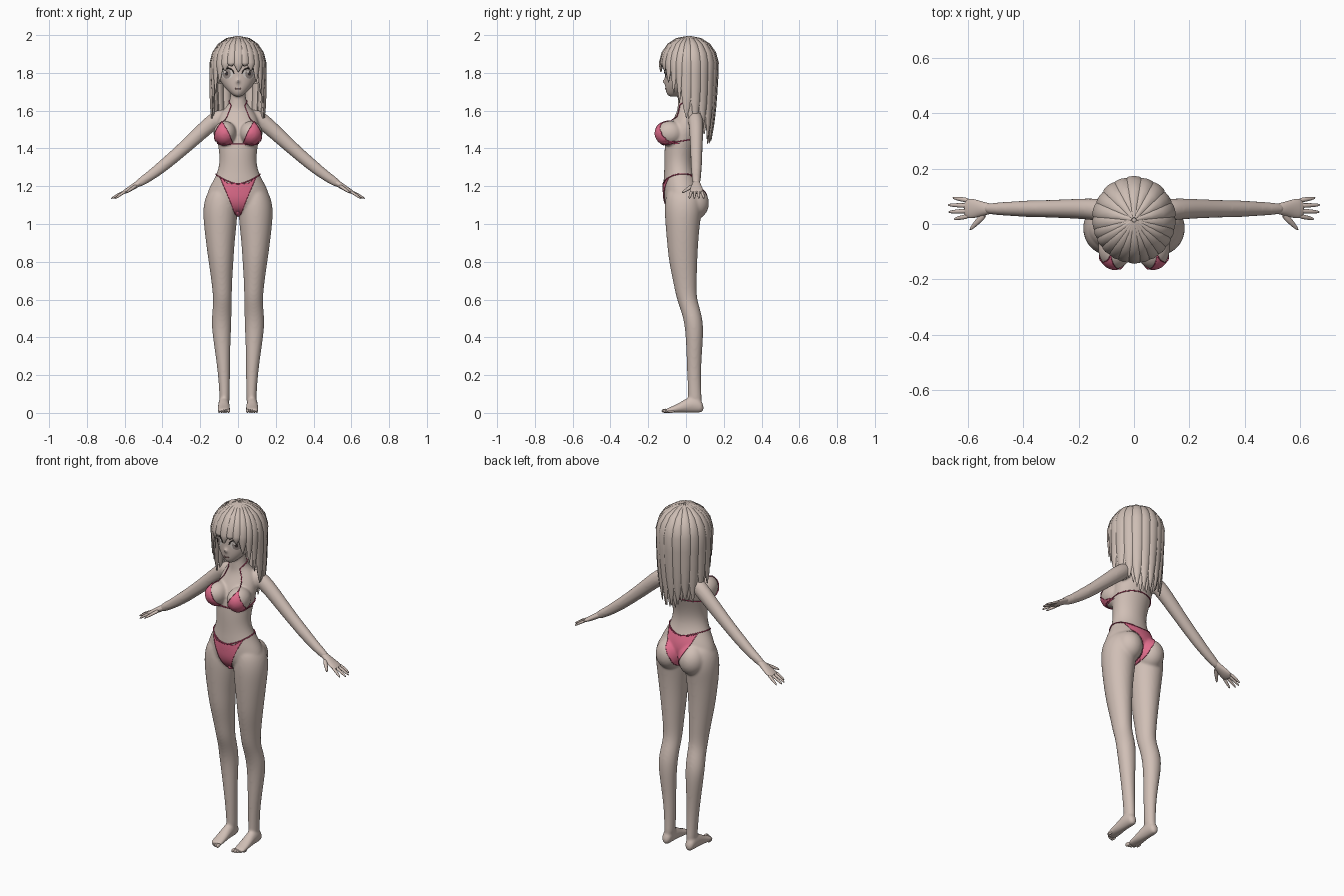
import bpy, bmesh, math, random
from mathutils import Vector, Matrix
from mathutils.bvhtree import BVHTree

random.seed(4)
if "Cube" in bpy.data.objects:
    bpy.data.objects.remove(bpy.data.objects["Cube"])
Y, Z = Vector((0, 1, 0)), Vector((0, 0, 1))


def material(name, *rgb):
    m = bpy.data.materials.new(name)
    m.use_nodes = True
    m.diffuse_color = (*rgb, 1)
    m.node_tree.nodes["Principled BSDF"].inputs["Base Color"].default_value = (*rgb, 1)
    return m


SKIN = material("skin", .63, .52, .465)
HAIR = material("hair", .61, .51, .455)
PINK = material("pink cloth", .74, .15, .26)
TRIM = material("dark pink trim", .48, .05, .13)
DARK = material("dark lash", .04, .03, .028)
IRIS = material("iris", .30, .25, .23)
LIGHT = material("eye white", .68, .62, .58)
LIP = material("lip", .36, .20, .19)


def make(name, bm, mat, subdivide=0):
    bmesh.ops.recalc_face_normals(bm, faces=bm.faces[:])
    me = bpy.data.meshes.new(name)
    bm.to_mesh(me)
    bm.free()
    me.materials.append(mat)
    ob = bpy.data.objects.new(name, me)
    bpy.context.collection.objects.link(ob)
    bpy.ops.object.select_all(action="DESELECT")
    ob.select_set(True)
    bpy.context.view_layer.objects.active = ob
    bpy.ops.object.shade_smooth_by_angle(angle=math.radians(60))
    if subdivide:
        ob.modifiers.new("rounding", "SUBSURF").levels = subdivide
        ob.modifiers["rounding"].render_levels = subdivide
    return ob


def tube(bm, pts, sizes, out=Y, axis=None, sides=16):
    """Closed loft of ellipses; sizes are (half width, half depth along out)."""
    pts = [Vector(p) for p in pts]
    rings = []
    for i, p in enumerate(pts):
        t = axis or (pts[min(i + 1, len(pts) - 1)] - pts[max(i - 1, 0)]).normalized()
        o = out(p) if callable(out) else out
        a = t.cross(o).normalized()
        b = a.cross(t)
        w, d = sizes[i]
        rings.append([bm.verts.new(p + a * w * math.cos(k * math.tau / sides)
                                   + b * d * math.sin(k * math.tau / sides)) for k in range(sides)])
    for r, q in zip(rings, rings[1:]):
        for k in range(sides):
            n = (k + 1) % sides
            bm.faces.new((r[k], r[n], q[n], q[k]))
    bm.faces.new(rings[0])
    bm.faces.new(rings[-1])


def column(bm, rows, cx=None):
    """Upright loft from rows of (z, half width, front y, back y), with x centres if given."""
    cx = cx or [0] * len(rows)
    tube(bm, [(x, (f + b) / 2, z) for x, (z, w, f, b) in zip(cx, rows)],
         [(w, (b - f) / 2) for z, w, f, b in rows], axis=Z)


def ball(bm, centre, size):
    bmesh.ops.create_uvsphere(bm, u_segments=20, v_segments=14, radius=1,
                              matrix=Matrix.Translation(centre) @ Matrix.Diagonal((*size, 1)))


# Body: torso, head, legs, feet and arms fused into one smooth skin
TORSO = [(1.05, .08, -.08, .04), (1.11, .172, -.118, .075), (1.16, .17, -.122, .085), (1.21, .146, -.123, .075),
         (1.27, .111, -.117, .045), (1.34, .096, -.117, .035), (1.42, .109, -.115, .055),
         (1.5, .118, -.10, .085), (1.57, .105, -.06, .09), (1.61, .075, -.045, .08),
         (1.64, .042, -.045, .05), (1.74, .039, -.04, .04)]
HEAD = [(1.672, .018, -.095, -.05), (1.70, .052, -.109, .0), (1.74, .088, -.114, .05),
        (1.79, .113, -.114, .1), (1.85, .123, -.116, .125), (1.91, .115, -.10, .12),
        (1.96, .08, -.06, .09), (1.98, .03, -.01, .04)]
LEG = [(1.2, .05, -.09, .06), (1.15, .084, -.11, .083), (1.08, .094, -.116, .088), (1, .089, -.111, .075),
       (.9, .077, -.102, .066), (.8, .067, -.092, .061), (.7, .056, -.07, .058),
       (.61, .05, -.053, .056), (.55, .051, -.03, .076), (.48, .054, -.01, .092), (.4, .048, -.002, .092),
       (.3, .039, .002, .084), (.2, .032, .006, .08), (.1, .028, .01, .082), (.04, .028, .01, .088)]
LEG_X = [.085, .09, .094, .094, .094, .09, .086, .082, .084, .088, .086, .08, .074, .071, .071]
ARM = [(.05, .035, 1.585, .033), (.11, .05, 1.56, .046), (.17, .055, 1.51, .042), (.25, .055, 1.435, .038),
       (.34, .055, 1.355, .034), (.40, .055, 1.305, .033), (.47, .055, 1.25, .027), (.55, .055, 1.2, .022)]
FOOT = [(.095, .022, .05), (.06, .03, .09), (.01, .03, .085), (-.04, .034, .05), (-.085, .036, .03), (-.11, .03, .02)]
bm = bmesh.new()
column(bm, TORSO)
column(bm, HEAD)
ball(bm, (0, -.113, 1.755), (.009, .013, .013))
for s in (1, -1):
    column(bm, LEG, [s * x for x in LEG_X])
    ball(bm, (s * .074, .042, 1.11), (.076, .081, .088))
    ball(bm, (s * .069, -.088, 1.48), (.062, .077, .066))
    tube(bm, [(s * x, y, z) for x, y, z, r in ARM], [(r, r * .92) for *_, r in ARM])
    tube(bm, [(s * .075, y, h / 2) for y, w, h in FOOT], [(w, h / 2) for y, w, h in FOOT], out=Z, axis=-Y)
body = make("body", bm, SKIN, 2)
fuse = body.modifiers.new("fuse", "REMESH")
fuse.mode, fuse.voxel_size, fuse.use_smooth_shade = "VOXEL", .0065, True
soften = body.modifiers.new("soften", "SMOOTH")
soften.factor, soften.iterations = .5, 9

# Hands and toes
for s, side in ((1, "left"), (-1, "right")):
    bm = bmesh.new()
    up = Vector((s * .45, 0, .89))
    tube(bm, [(s * .495, .055, 1.234), (s * .53, .055, 1.213), (s * .56, .055, 1.194),
              (s * .587, .056, 1.177), (s * .615, .056, 1.163)],
         [(.014, .012), (.022, .018), (.03, .015), (.038, .013), (.034, .009)], out=up)
    for i, reach in enumerate((.652, .673, .675, .657)):
        y0, y1 = .03 + .018 * i, .017 + .026 * i
        base, tip = Vector((s * .592, y0, 1.174)), Vector((s * reach, y1, 1.132))
        tube(bm, [base, base.lerp(tip, .5) + Z * .004, tip], [(.01, .009), (.009, .008), (.005, .005)], out=up, sides=8)
    tube(bm, [(s * .535, .04, 1.205), (s * .565, .008, 1.185), (s * .595, -.024, 1.163)],
         [(.015, .012), (.012, .009), (.005, .005)], out=up, sides=8)
    make(side + "_hand", bm, SKIN, 1)
    bm = bmesh.new()
    for i in range(5):
        r = .011 - .0012 * i
        ball(bm, (s * (.05 + .0125 * i), -.111 + .002 * i * i, r), (r * .75, .018, r))
    make(side + "_toes", bm, SKIN)

# Surface helpers for the clothes and the face
bpy.context.view_layer.update()
skin = BVHTree.FromObject(body, bpy.context.evaluated_depsgraph_get())


def cord(name, pts, mat, thick=.003, closed=False):
    cu = bpy.data.curves.new(name, "CURVE")
    cu.dimensions, cu.bevel_depth, cu.bevel_resolution, cu.use_fill_caps = "3D", thick, 1, True
    sp = cu.splines.new("POLY")
    sp.points.add(len(pts) - 1)
    for q, p in zip(sp.points, pts):
        q.co = (*p, 1)
    sp.use_cyclic_u = closed
    cu.materials.append(mat)
    bpy.context.collection.objects.link(bpy.data.objects.new(name, cu))


def resample(corners, n, closed=True):
    c = [Vector(p) for p in corners]
    pairs = list(zip(c, c[1:] + c[:1])) if closed else list(zip(c, c[1:]))
    return [a.lerp(b, k / n) for a, b in pairs for k in range(n)] + ([] if closed else [c[-1]])


def drop(x, z, face, lift):
    """Lay a point on the front (face -1) or back (face 1) of the skin."""
    hit, n, *_ = skin.ray_cast(Vector((x, face, z)), Vector((0, -face, 0)))
    if hit is None:
        hit, n, *_ = skin.find_nearest(Vector((x, face * .06, z)))
    return hit + n * lift


def patch(name, outline, mat, face=-1, lift=.004, trim=None, n=6, rings=10):
    edge = resample(outline, n)
    mid = sum(edge, Vector((0, 0))) / len(edge)
    bm = bmesh.new()
    loops = [[bm.verts.new(drop(*mid.lerp(p, k / rings), face, lift)) for p in edge] for k in range(1, rings + 1)]
    centre = bm.verts.new(drop(*mid, face, lift))
    m = len(edge)
    for k in range(m):
        j = (k + 1) % m
        bm.faces.new((centre, loops[0][k], loops[0][j]))
        for a, b in zip(loops, loops[1:]):
            bm.faces.new((a[k], b[k], b[j], a[j]))
    border = [v.co.copy() for v in loops[-1]]
    make(name, bm, mat)
    if trim:
        cord(name + "_trim", border, trim, .0016, True)


def wrap(name, start, height):
    """Cord running round the torso, laid on the skin at height(cosine of the angle from the front)."""
    pts = []
    for k in range(64):
        a = k * math.tau / 64
        d = Vector((math.sin(a), -math.cos(a), 0))
        hit, n, *_ = skin.ray_cast(Vector((0, -.02, height(math.cos(a)))) + d * start, -d)
        if hit:
            pts.append(hit + n * .003)
    cord(name, pts, TRIM, .003, True)


# Swimwear
for s, side in ((1, "left"), (-1, "right")):
    patch(side + "_cup", [(s * x, z) for x, z in
          ((.028, 1.428), (.075, 1.42), (.112, 1.428), (.122, 1.455), (.119, 1.485), (.103, 1.515),
           (.084, 1.54), (.054, 1.49))], PINK, trim=TRIM)
    strap = resample([(s * .084, -.12, 1.54), (s * .07, -.07, 1.58), (s * .045, -.045, 1.63),
                      (s * .04, .01, 1.65), (0, .06, 1.65)], 6, False)
    laid = [skin.find_nearest(p) for p in strap]
    cord(side + "_neck_strap", [h[0] + h[1] * .002 for h in laid], TRIM, .0025)
wrap("chest_string", .15, lambda c: 1.44 - .018 * c)
wrap("hip_string", .2, lambda c: 1.264 - (.05 if c > 0 else .025) * c * c)
FRONT = [(0, 1.211), (.055, 1.216), (.095, 1.25), (.062, 1.17), (.035, 1.105), (.016, 1.05)]
BACK = [(0, 1.238), (.05, 1.243), (.09, 1.255), (.062, 1.17), (.03, 1.11), (.012, 1.05)]
for name, half, face in (("front_panel", FRONT, -1), ("back_panel", BACK, 1)):
    patch(name, half + [(-x, z) for x, z in reversed(half[1:])], PINK, face, trim=TRIM)
bm = bmesh.new()
ball(bm, (0, -.02, 1.06), (.016, .07, .022))
make("gusset", bm, PINK)


# Face
def oval(cx, cz, rx, rz):
    return [(cx + rx * math.cos(k * math.tau / 16), cz + rz * math.sin(k * math.tau / 16)) for k in range(16)]


for s, side in ((1, "left"), (-1, "right")):
    x = s * .057
    patch(side + "_eye_white", oval(x, 1.795, .032, .027), LIGHT, lift=.002, n=1, rings=4)
    patch(side + "_iris", oval(x, 1.795, .02, .026), IRIS, lift=.004, n=1, rings=4)
    patch(side + "_pupil", oval(x, 1.797, .008, .012), DARK, lift=.006, n=1, rings=3)
    patch(side + "_glint", oval(x - .008, 1.807, .006, .007), LIGHT, lift=.008, n=1, rings=2)
    arc = [math.pi * k / 12 for k in range(13)]
    cord(side + "_lash", [drop(x + .035 * math.cos(a), 1.797 + .028 * math.sin(a), -1, .003) for a in arc], DARK, .0035)
    cord(side + "_brow", [drop(x + .03 * math.cos(a), 1.838 + .009 * math.sin(a), -1, .002) for a in arc], DARK, .002)
cord("mouth", [drop(.003 * k, 1.714 + .00015 * k * k, -1, .001) for k in range(-5, 6)], LIP, .003)

# Hair: scalp cap plus tapered locks
bm = bmesh.new()
ball(bm, (0, .018, 1.838), (.133, .137, .152))
bmesh.ops.delete(bm, geom=[v for v in bm.verts if v.co.z < 1.72 or (v.co.z < 1.89 and v.co.y < -.01)], context="VERTS")
make("hair_cap", bm, HAIR)
FULL = (.2, .5, .8, .95, 1, 1, .97, .85, .6, .08)
POINTED = (.2, .55, .85, 1, .95, .85, .7, .5, .3, .05)


def outward(p):
    return Vector((p.x, p.y - .015, max(p.z - 1.84, 0))).normalized()


def lock(bm, degrees, end, width, scale=1.0, shape=FULL):
    a = math.radians(degrees)
    pts = []
    for p in (3, 25, 45, 65, 85):
        r, h = .146 * scale * math.sin(math.radians(p)), .149 * scale * math.cos(math.radians(p))
        pts.append(Vector((.96 * r * math.sin(a), .015 + r * math.cos(a), 1.84 + h)))
    last = pts[-1].copy()
    pull = 1 - .22 * max(math.cos(a), 0) * (last.z - end) / .43
    for k in range(1, 6):
        f = 1 + (pull - 1) * (k / 5) ** 1.5
        pts.append(Vector((last.x * f, .015 + (last.y - .015) * f, last.z + (end - last.z) * k / 5)))
    tube(bm, pts, [(width * q, .011 * min(1, q + .2)) for q in shape], out=outward, sides=8)


bm = bmesh.new()
for i in range(11):
    a = -95 + 19 * i
    end = 1.42 + .13 * (a / 95) ** 2
    lock(bm, a, end + random.uniform(0, .04), .03, 1 + .015 * (i % 2))
    if i < 10:
        lock(bm, a + 9.5, end + random.uniform(-.005, .04), .027, .95)
make("back_locks", bm, HAIR)
bm = bmesh.new()
for s in (1, -1):
    for a, end, w in ((110, 1.64, .026), (123, 1.69, .024), (137, 1.75, .026), (151, 1.81, .026), (165, 1.835, .026)):
        lock(bm, s * a, end, w, 1 + .01 * (a % 2), POINTED)
lock(bm, 179, 1.805, .027, 1.015, POINTED)
make("fringe_locks", bm, HAIR)
